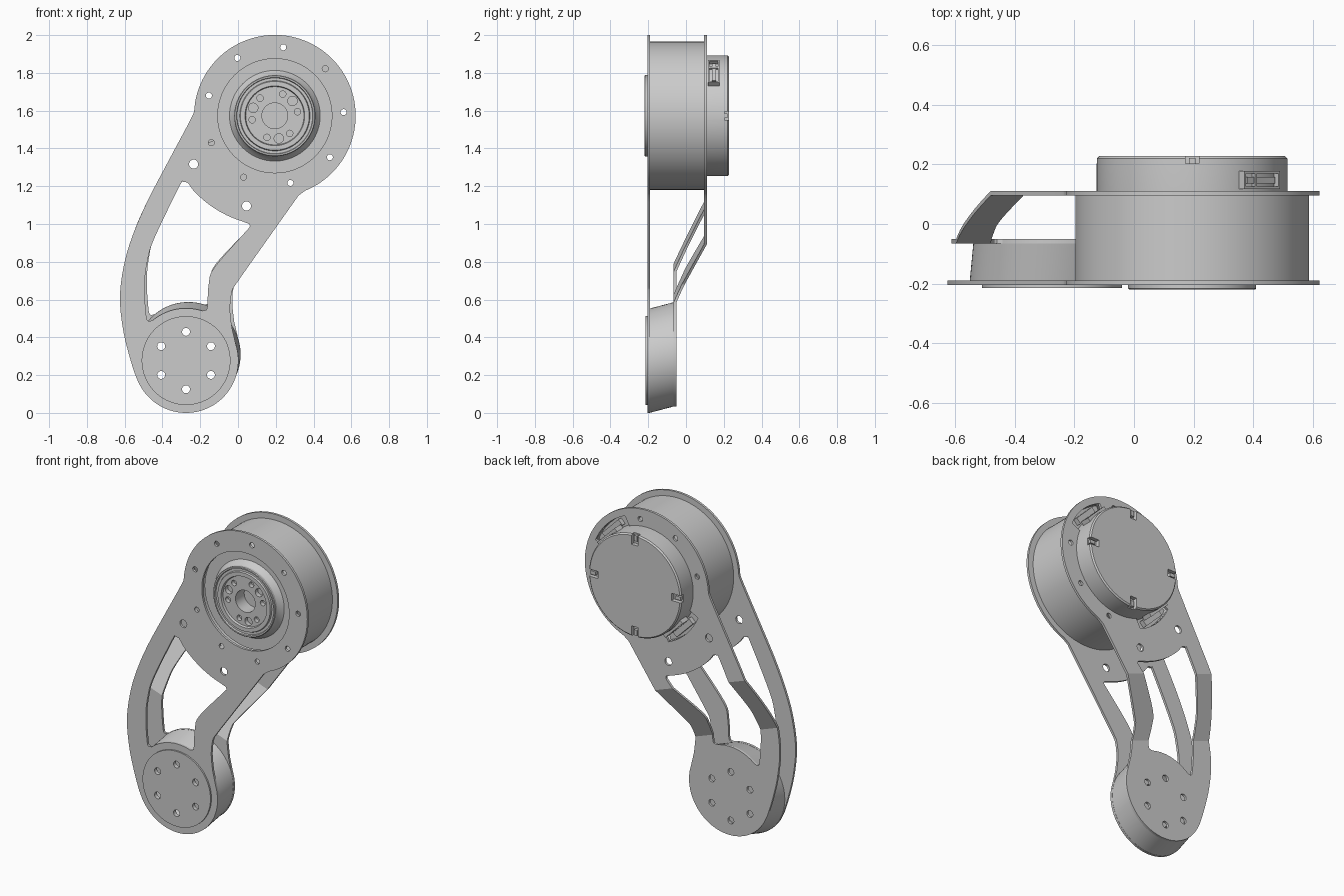
import bpy, bmesh
from math import sin, cos, radians, pi, sqrt
from mathutils import Vector, Matrix

if "Cube" in bpy.data.objects:
    bpy.data.objects.remove(bpy.data.objects["Cube"])

U = (0.195, 1.573)            # upper (motor) axis in x, z
L = (-0.275, 0.277)           # lower axis
AX = Vector((0.3416, 0, 0.9398))   # leg direction
SHIFT = 0.035                 # shortening of the folded plate along the leg


def arc(c, r, a0, a1, n):
    return [(c[0] + r * cos(radians(a0 + (a1 - a0) * i / n)),
             c[1] + r * sin(radians(a0 + (a1 - a0) * i / n))) for i in range(n + 1)]


def circle(c, r, n=24):
    return arc(c, r, 0, 360, n)[:-1]


def ring(c, rad, r, angles):
    return [circle(arc(c, rad, a, a, 1)[0], r) for a in angles]


def smooth(pts, n=5):
    """Catmull-Rom curve through the points."""
    p = [Vector(q) for q in [pts[0]] + pts + [pts[-1]]]
    out = []
    for i in range(1, len(p) - 2):
        a, b, c, d = p[i - 1:i + 3]
        for k in range(n):
            t = k / n
            out.append(tuple(0.5 * (2 * b + (c - a) * t + (2 * a - 5 * b + 4 * c - d) * t * t
                                    + (3 * b - a - 3 * c + d) * t ** 3)))
    return out + [pts[-1]]


def finish(ob):
    bpy.ops.object.select_all(action='DESELECT')
    ob.select_set(True)
    bpy.context.view_layer.objects.active = ob
    bpy.ops.object.shade_smooth_by_angle(angle=radians(20))
    return ob


def from_bmesh(name, bm):
    bmesh.ops.remove_doubles(bm, verts=bm.verts, dist=1e-5)
    bmesh.ops.recalc_face_normals(bm, faces=bm.faces)
    me = bpy.data.meshes.new(name)
    bm.to_mesh(me)
    bm.free()
    ob = bpy.data.objects.new(name, me)
    bpy.context.collection.objects.link(ob)
    return ob


def plate(name, loops, y0, y1, edit=None):
    """Outline with holes in x, z, extruded from y0 to y1."""
    cu = bpy.data.curves.new(name, 'CURVE')
    cu.dimensions, cu.fill_mode, cu.extrude = '2D', 'BOTH', (y1 - y0) / 2
    for loop in loops:
        s = cu.splines.new('POLY')
        s.points.add(len(loop) - 1)
        for pt, (x, z) in zip(s.points, loop):
            pt.co = (x, z, 0, 1)
        s.use_cyclic_u = True
    tmp = bpy.data.objects.new(name + "_tmp", cu)
    bpy.context.collection.objects.link(tmp)
    me = bpy.data.meshes.new_from_object(tmp.evaluated_get(bpy.context.evaluated_depsgraph_get()))
    bm = bmesh.new()
    bm.from_mesh(me)
    bpy.data.objects.remove(tmp)
    bpy.data.meshes.remove(me)
    for v in bm.verts:
        v.co = (v.co.x, (y0 + y1) / 2 - v.co.z, v.co.y)
    bmesh.ops.remove_doubles(bm, verts=bm.verts, dist=1e-5)
    if edit:
        edit(bm)
    return finish(from_bmesh(name, bm))


def lathe(name, c, profile, n=96):
    bm = bmesh.new()
    vs = [bm.verts.new((c[0] + r, y, c[1])) for r, y in profile]
    es = [bm.edges.new(p) for p in zip(vs, vs[1:])]
    bmesh.ops.spin(bm, geom=vs + es, cent=(c[0], 0, c[1]), axis=(0, 1, 0),
                   angle=2 * pi, steps=n, use_merge=True)
    return from_bmesh(name, bm)


def add_box(bm, ang, rad, y, size):
    """Box about the upper axis; size is radial, y, tangential."""
    m = (Matrix.Translation((U[0], 0, U[1])) @ Matrix.Rotation(-radians(ang), 4, 'Y')
         @ Matrix.Translation((rad, y, 0)) @ Matrix.Diagonal((*size, 1)))
    bmesh.ops.create_cube(bm, size=1, matrix=m)


# Outline shared by both plates
outline = (arc(U, 0.428, -68, 171, 70)
           + smooth([(-0.232, 1.60), (-0.25, 1.555), (-0.37, 1.33), (-0.475, 1.13), (-0.55, 0.96),
                     (-0.60, 0.80), (-0.625, 0.62), (-0.61, 0.45), (-0.575, 0.30), (-0.54, 0.19)])
           + arc(L, 0.277, 204, 378, 50)
           + smooth([(-0.032, 0.45), (-0.042, 0.55), (-0.032, 0.64), (-0.005, 0.69),
                     (0.15, 0.91), (0.32, 1.15)]))
# Window between the struts
window = (arc(U, 0.585, 222, 253, 14)
          + smooth([(0.06, 1.00), (0.062, 0.985), (0.05, 0.97), (-0.125, 0.77),
                    (-0.155, 0.68), (-0.162, 0.57), (-0.168, 0.545)])
          + arc(L, 0.277, 72, 130, 16)
          + smooth([(-0.472, 0.485), (-0.485, 0.51), (-0.495, 0.67), (-0.48, 0.80), (-0.445, 0.92),
                    (-0.31, 1.20), (-0.29, 1.222), (-0.265, 1.218)]))
extra = [circle((-0.235, 1.317), 0.024), circle((0.045, 1.095), 0.024)]
bolts = [3 + 40 * i for i in range(9)]
six = [90 + 60 * i for i in range(6)]

# Flat front plate and its round end pad
plate("front_plate", [outline, window, circle(U, 0.302, 96)] + extra
      + ring(U, 0.365, 0.016, bolts) + ring(L, 0.152, 0.021, six), -0.205, -0.19)
plate("front_end_pad", [circle(L, 0.235, 72)] + ring(L, 0.152, 0.021, six), -0.215, -0.205)


# Back plate: same blank, folded twice toward the front
def fold(bm):
    top, slant, drop = 0.885, 0.38, 0.16
    for t in (top, top - slant):
        bmesh.ops.bisect_plane(bm, geom=bm.verts[:] + bm.edges[:] + bm.faces[:],
                               plane_co=AX * t, plane_no=AX)
    for v in bm.verts:
        d = min(max(top - v.co.dot(AX), 0), slant)
        v.co += AX * (SHIFT * d / slant) - Vector((0, drop * d / slant, 0))


motor_hole = (arc(U, 0.385, 23, 67, 16) + arc(U, 0.322, 68, 202, 50)
              + arc(U, 0.385, 203, 247, 16) + arc(U, 0.322, 248, 382, 50))
L_back = (L[0] - SHIFT * AX.x, L[1] - SHIFT * AX.z)
plate("back_plate", [outline, window, motor_hole] + extra
      + ring(U, 0.365, 0.016, [a for a in bolts if a not in (43, 203, 243)])
      + ring(L_back, 0.152, 0.021, six), 0.095, 0.11, fold)


# Lower spacer, leaning along the leg toward the back
def lean(bm):
    for v in bm.verts:
        v.co += AX * (SHIFT * (v.co.y + 0.19) / 0.125)


plate("lower_spacer", [circle(L, 0.276, 80), circle(L, 0.255, 80)], -0.19, -0.065, lean)

# Upper housing shell
plate("upper_housing", [circle(U, 0.392, 96), circle(U, 0.384, 96)], -0.19, 0.095)

# Motor body with stepped output face
motor = lathe("motor", U, [
    (0, 0.228), (0.312, 0.228), (0.32, 0.22), (0.32, -0.12), (0.31, -0.165), (0.24, -0.165),
    (0.222, -0.185), (0.215, -0.20), (0.215, -0.216), (0.211, -0.22), (0.203, -0.22), (0.2, -0.21),
    (0.186, -0.21), (0.182, -0.22), (0.158, -0.22), (0.154, -0.206), (0.068, -0.206),
    (0.068, -0.12), (0, -0.12)])

# Cut the bolt holes and the rim notches
bm = bmesh.new()
for k in range(9):
    big = k % 3 == 0
    x, z = arc(U, 0.122, 40 + 120 * (k // 3) + (0, 30, -30)[k % 3], 0, 1)[0]
    r = 0.025 if big else 0.017
    bmesh.ops.create_cone(bm, cap_ends=True, segments=24, radius1=r, radius2=r, depth=0.08,
                          matrix=Matrix.Translation((x, -0.22, z)) @ Matrix.Rotation(pi / 2, 4, 'X'))
for a in (0, 90, 180, 270):
    add_box(bm, a, 0.30, 0.225, (0.09, 0.045, 0.045))
cutter = from_bmesh("motor_cutter", bm)
cutter.hide_render = True
mod = motor.modifiers.new("cuts", 'BOOLEAN')
mod.operation, mod.solver, mod.object = 'DIFFERENCE', 'EXACT', cutter
bpy.context.view_layer.objects.active = motor
bpy.ops.object.modifier_apply(modifier=mod.name)
bpy.data.objects.remove(cutter)
finish(motor)

# Cover clips in the notches
bm = bmesh.new()
for a in (0, 90, 180, 270):
    add_box(bm, a, 0.295, 0.211, (0.035, 0.02, 0.022))
from_bmesh("cover_clips", bm)

# Cable connectors and the ledges in the plate pockets, on opposite sides
for side, a in (("upper", 45), ("lower", 225)):
    plate(side + "_pocket_ledge", [arc(U, 0.383, a - 23, a + 23, 16) + arc(U, 0.315, a + 23, a - 23, 16)],
          0.05, 0.075)
    bm = bmesh.new()
    for y in (0.121, 0.174):
        add_box(bm, a, 0.316, y, (0.034, 0.008, 0.17))
    for off in (-0.081, 0.03, 0.081):
        add_box(bm, a, 0.316, 0.1475, (0.034, 0.045, 0.008))
        bm.verts.ensure_lookup_table()
        tangent = Vector((-sin(radians(a)), 0, cos(radians(a))))
        bmesh.ops.translate(bm, verts=bm.verts[-8:], vec=tangent * off)
    add_box(bm, a, 0.315, 0.1475, (0.026, 0.022, 0.13))
    add_box(bm, a, 0.345, 0.088, (0.04, 0.03, 0.16))
    from_bmesh(side + "_connector", bm)
